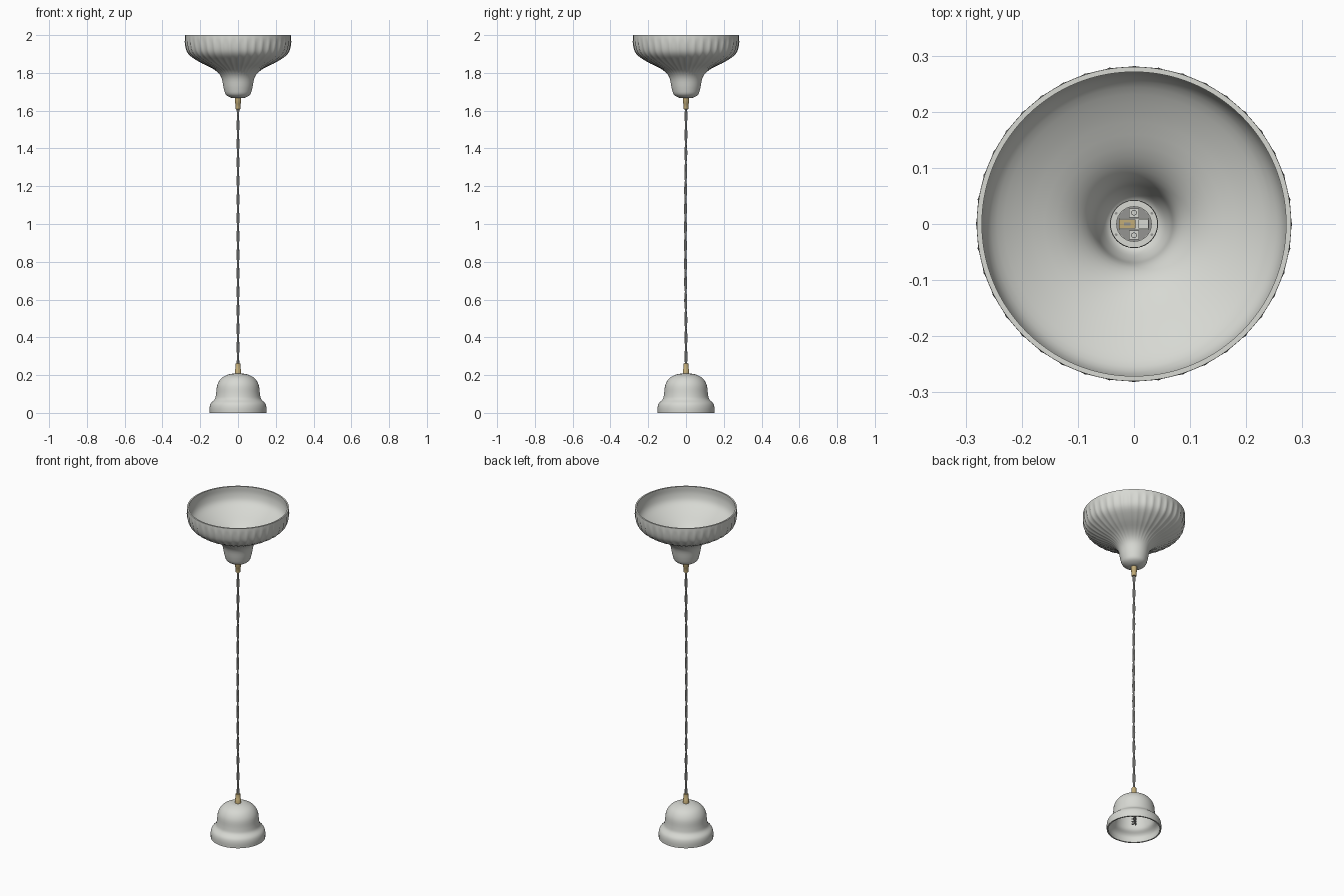
import bpy, bmesh, math
from mathutils import Vector

cube = bpy.data.objects.get("Cube")
if cube:
    bpy.data.objects.remove(cube)


def material(name, rgb):
    m = bpy.data.materials.new(name)
    m.use_nodes = True
    m.diffuse_color = (*rgb, 1)
    m.node_tree.nodes["Principled BSDF"].inputs["Base Color"].default_value = (*rgb, 1)
    return m


PORCELAIN = material("porcelain", (0.68, 0.69, 0.65))
BRASS = material("brass", (0.55, 0.42, 0.19))
CORD = material("cord_fabric", (0.5, 0.5, 0.48))
STEEL = material("steel", (0.3, 0.3, 0.29))


def smooth_path(points, steps=4):
    """Catmull-Rom curve through profile points."""
    p = [Vector(q) for q in points]
    p = [2 * p[0] - p[1]] + p + [2 * p[-1] - p[-2]]
    out = []
    for a, b, c, d in zip(p, p[1:], p[2:], p[3:]):
        for i in range(steps):
            t = i / steps
            out.append(0.5 * (2 * b + (c - a) * t + (2 * a - 5 * b + 4 * c - d) * t * t
                              + (3 * b - a - 3 * c + d) * t ** 3))
    return out + [p[-2]]


def finish(name, bm, mat, smooth=True):
    bmesh.ops.recalc_face_normals(bm, faces=bm.faces)
    mesh = bpy.data.meshes.new(name)
    bm.to_mesh(mesh)
    bm.free()
    mesh.materials.append(mat)
    ob = bpy.data.objects.new(name, mesh)
    bpy.context.collection.objects.link(ob)
    if smooth:
        bpy.ops.object.select_all(action="DESELECT")
        bpy.context.view_layer.objects.active = ob
        ob.select_set(True)
        bpy.ops.object.shade_smooth_by_angle(angle=math.radians(40))
    return ob


def lathe(name, profile, mat, segs=32, at=(0, 0), groove=None):
    """Turn a closed (radius, z) profile; groove(i, angle) trims the radius."""
    bm = bmesh.new()
    rings = []
    for s in range(segs):
        a = math.tau * s / segs
        ring = []
        for i, (r, z) in enumerate(profile):
            r -= groove(i, a) if groove else 0
            ring.append(bm.verts.new((at[0] + r * math.cos(a), at[1] + r * math.sin(a), z)))
        rings.append(ring)
    n = len(profile)
    for s in range(segs):
        a, b = rings[s], rings[(s + 1) % segs]
        for i in range(n):
            j = (i + 1) % n
            bm.faces.new((a[i], b[i], b[j], a[j]))
    bmesh.ops.remove_doubles(bm, verts=bm.verts, dist=0.00001)
    return finish(name, bm, mat)


def disc(name, r, z0, z1, mat, at=(0, 0), segs=24):
    return lathe(name, [(0, z0), (r, z0), (r, z1), (0, z1)], mat, segs, at)


def block(name, centre, size, mat):
    bm = bmesh.new()
    bmesh.ops.create_cube(bm, size=1)
    for v in bm.verts:
        v.co = Vector(c + s * q for c, s, q in zip(centre, size, v.co))
    return finish(name, bm, mat, False)


def tube(name, points, radius, mat):
    cu = bpy.data.curves.new(name, "CURVE")
    cu.dimensions = "3D"
    cu.bevel_depth = radius
    cu.bevel_resolution = 2
    cu.use_fill_caps = True
    sp = cu.splines.new("POLY")
    sp.points.add(len(points) - 1)
    for q, co in zip(sp.points, points):
        q.co = (*co, 1)
    sp.use_smooth = True
    cu.materials.append(mat)
    ob = bpy.data.objects.new(name, cu)
    bpy.context.collection.objects.link(ob)
    return ob


# Ceiling canopy: fluted bowl flowing into a narrow neck
outer = smooth_path([(0.28, 2), (0.281, 1.95), (0.263, 1.9), (0.205, 1.858), (0.13, 1.82),
                     (0.09, 1.78), (0.076, 1.72), (0.064, 1.685), (0.035, 1.668), (0.012, 1.666)])
inner = smooth_path([(0.012, 1.676), (0.045, 1.68), (0.064, 1.72), (0.078, 1.785), (0.12, 1.83),
                     (0.2, 1.872), (0.254, 1.91), (0.271, 1.955), (0.271, 2)])


def flutes(i, a):
    if i >= len(outer):
        return 0
    z = outer[i].y
    fade = min(1, max(0, (1.99 - z) / 0.03)) * min(1, max(0, (z - 1.79) / 0.06))
    return 0.005 * fade * abs(math.sin(20 * a))


lathe("ceiling_canopy", outer + inner, PORCELAIN, 240, groove=flutes)

# Bell shade with a flared rim
shade_out = smooth_path([(0.012, 0.208), (0.045, 0.205), (0.085, 0.186), (0.109, 0.15), (0.116, 0.1),
                         (0.123, 0.073), (0.143, 0.052), (0.15, 0.03), (0.15, 0)])
shade_in = smooth_path([(0.142, 0), (0.142, 0.028), (0.134, 0.045), (0.114, 0.066), (0.107, 0.1),
                        (0.1, 0.145), (0.079, 0.176), (0.042, 0.195), (0.012, 0.197)])
lathe("bell_shade", shade_out + shade_in, PORCELAIN, 72)

# Brass cord grips
for name, base, d in (("upper_cord_grip", 1.67, -1), ("lower_cord_grip", 0.2, 1)):
    prof = [(0, 0), (0.017, 0), (0.017, 0.03), (0.014, 0.034), (0.013, 0.062), (0, 0.064)]
    lathe(name, [(r, base + d * z) for r, z in prof], BRASS, 24)

# Cord of two twisted strands
for k in range(2):
    pts = []
    for i in range(161):
        t = i / 160
        a = math.tau * 7 * t + k * math.pi
        pts.append((0.0035 * math.cos(a), 0.0035 * math.sin(a) - 0.003 * math.sin(math.pi * t) ** 2,
                    0.25 + 1.37 * t))
    tube("cord_strand_%d" % (k + 1), pts, 0.0045, CORD)

# Terminal fitting in the canopy neck
disc("terminal_base", 0.043, 1.676, 1.69, PORCELAIN, segs=40)
lathe("terminal_ring", [(0.031, 1.69), (0.043, 1.69), (0.042, 1.7), (0.031, 1.7)], PORCELAIN, 40)
disc("terminal_recess", 0.031, 1.688, 1.691, STEEL)
block("terminal_bridge", (0, 0, 1.694), (0.054, 0.022, 0.008), PORCELAIN)
block("brass_terminal", (-0.012, 0, 1.698), (0.03, 0.016, 0.008), BRASS)
block("terminal_slot", (-0.012, 0, 1.7025), (0.012, 0.005, 0.001), STEEL)
block("clamp_plate", (0.017, 0, 1.698), (0.018, 0.016, 0.008), PORCELAIN)
for side in (-1, 1):
    y = side * 0.02
    block("screw_post", (0, y, 1.694), (0.018, 0.016, 0.008), PORCELAIN)
    disc("terminal_screw", 0.005, 1.698, 1.701, STEEL, (0, y), 12)
    disc("screw_face", 0.0038, 1.701, 1.702, PORCELAIN, (0, y), 12)
    block("rim_tab", (0, side * 0.037, 1.7), (0.02, 0.009, 0.004), PORCELAIN)
    for x in (-0.032, 0.032):
        disc("rim_rivet", 0.0025, 1.7, 1.701, STEEL, (x, side * 0.019), 10)

# Lamp holder and wire ends inside the shade
disc("lamp_holder", 0.04, 0.12, 0.197, PORCELAIN, segs=40)
disc("holder_contact", 0.014, 0.09, 0.12, STEEL)
for k in range(2):
    pts = []
    for i in range(25):
        t = i / 24
        a = math.tau * 2 * t + k * math.pi
        pts.append((0.01 * math.cos(a), 0.01 * math.sin(a), 0.095 - 0.065 * t))
    tube("twisted_wire_%d" % (k + 1), pts, 0.004, STEEL)
